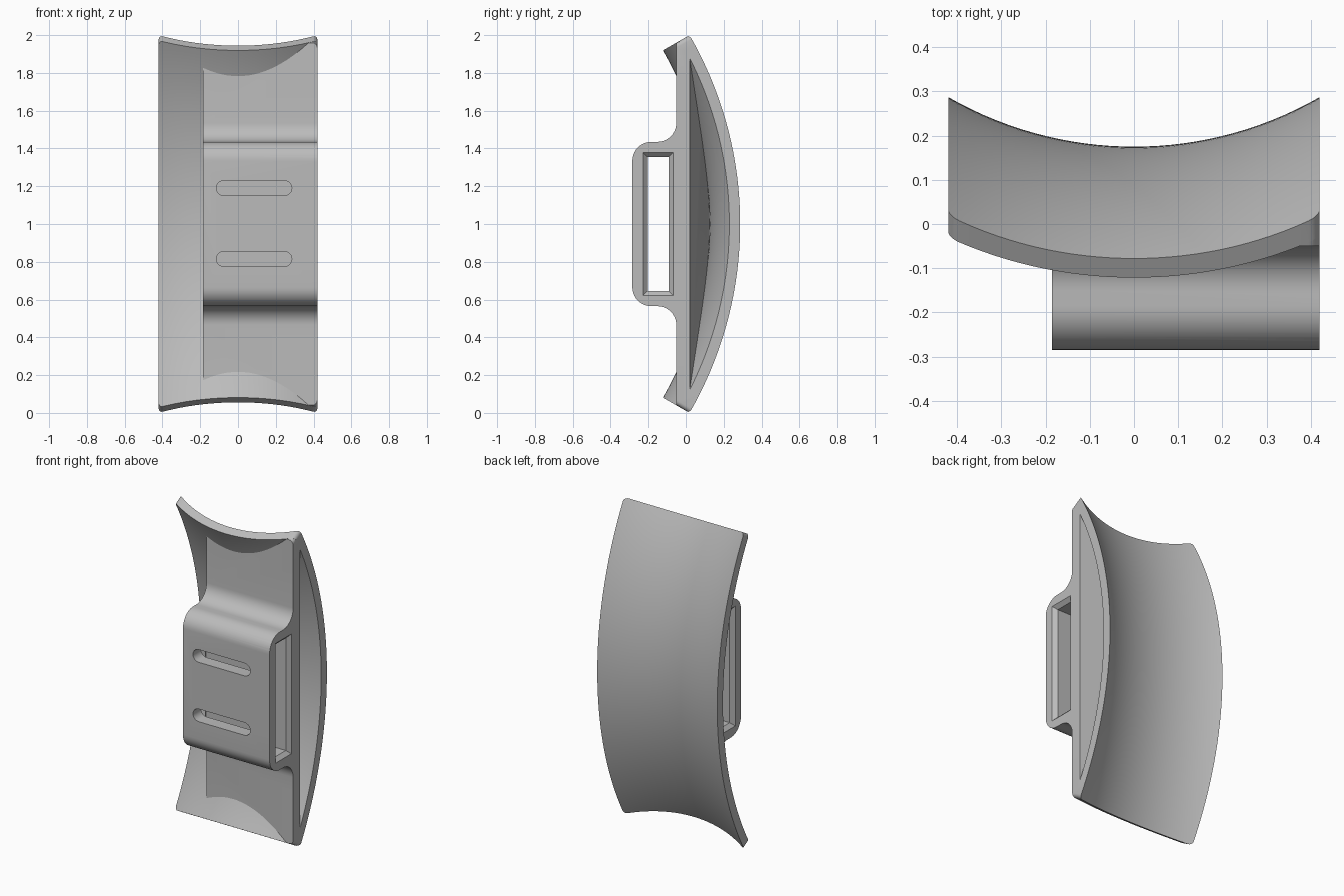
import bpy, bmesh, math
from mathutils import Vector

cube = bpy.data.objects.get("Cube")
if cube:
    bpy.data.objects.remove(cube, do_unlink=True)

grey = bpy.data.materials.new("plain_grey")
grey.use_nodes = True
COLOUR = (0.5, 0.5, 0.5, 1)
grey.diffuse_color = COLOUR
grey.node_tree.nodes["Principled BSDF"].inputs["Base Color"].default_value = COLOUR

HALF_W, AXIS_Y, AXIS_Z = 0.42, -1.713, 1.0   # half width, sweep axis
CURVE, R_OUT, THICK, CORNER = 0.843, 1.888, 0.05, 0.025
BODY_X = -0.185


def make_object(name, bm):
    bmesh.ops.recalc_face_normals(bm, faces=bm.faces)
    mesh = bpy.data.meshes.new(name)
    bm.to_mesh(mesh)
    bm.free()
    mesh.materials.append(grey)
    obj = bpy.data.objects.new(name, mesh)
    bpy.context.collection.objects.link(obj)
    return obj


def loft(name, rings):
    """Solid through matching closed rings, capped at both ends."""
    bm = bmesh.new()
    loops = [[bm.verts.new(p) for p in ring] for ring in rings]
    n = len(loops[0])
    for a, b in zip(loops, loops[1:]):
        for i in range(n):
            j = (i + 1) % n
            bm.faces.new((a[i], a[j], b[j], b[i]))
    bm.faces.new(loops[0])
    bm.faces.new(loops[-1])
    return make_object(name, bm)


def radius(x, offset):
    """Sweep radius of the saddle at x, set inward by offset."""
    c = CURVE + offset
    return R_OUT - offset + c - math.sqrt(c * c - x * x)


def half_angle(x):
    """End angle of the saddle, easing back at the rounded corners."""
    d = max(0, abs(x) - (HALF_W - CORNER))
    return math.radians(30) - (CORNER - math.sqrt(max(0, CORNER**2 - d * d))) / 2


def saddle(name, outer, inner, trim=0.0, steps=64):
    """Curved slab swept about the x-parallel axis."""
    flat = HALF_W - CORNER
    xs = [flat * i / 14 for i in range(-14, 15)]
    tips = [flat + CORNER * math.sin(math.radians(a)) for a in (18, 36, 54, 72, 90)]
    xs = [-t for t in reversed(tips)] + xs + tips
    rings = []
    for x in xs:
        top = half_angle(x) - trim
        angles = [top * (2 * i / steps - 1) for i in range(steps + 1)]
        path = [(outer(x), a) for a in angles] + [(inner(x), a) for a in reversed(angles)]
        rings.append([(x, AXIS_Y + r * math.cos(a), AXIS_Z + r * math.sin(a)) for r, a in path])
    return loft(name, rings)


def arc(cy, cz, r, start, end, steps=10):
    return [(cy + r * math.cos(t), cz + r * math.sin(t)) for t in
            (math.radians(start + (end - start) * i / steps) for i in range(steps + 1))]


def boolean(obj, cutter, operation):
    mod = obj.modifiers.new("cut", "BOOLEAN")
    mod.operation, mod.solver, mod.object = operation, "EXACT", cutter
    bpy.context.view_layer.objects.active = obj
    bpy.ops.object.modifier_apply(modifier=mod.name)
    bpy.data.objects.remove(cutter, do_unlink=True)


# Curved shell
shell = saddle("curved_shell", lambda x: radius(x, 0), lambda x: radius(x, THICK))

# Mounting body: flat plate with a raised, filleted loop
upper = arc(-0.15, 1.535, 0.1, 0, -90) + arc(-0.185, 1.335, 0.1, 90, 180)
lower = [(y, 2 * AXIS_Z - z) for y, z in reversed(upper)]
profile = [(0.4, 2.1), (-0.05, 2.1)] + upper + lower + [(-0.05, -0.1), (0.4, -0.1)]
body = loft("mounting_body", [[(x, y, z) for y, z in profile] for x in (BODY_X, HALF_W)])

# Trim the body so it ends inside the shell
boolean(body, saddle("trim", lambda x: radius(x, THICK - 0.02), lambda x: 1.2, 0.0005), "INTERSECT")

# Sloped side pocket between plate and shell
slope = [(0.5, 0.0), (0.0, 0.125), (0.0, 0.6), (0.5, 0.6)]
boolean(body, loft("pocket", [[(x, y, z) for x, y in slope] for z in (-0.5, 2.5)]), "DIFFERENCE")


# Strap opening, chamfered at both mouths
def opening(x, grow):
    y0, y1, h = -0.205 - grow, -0.09 + grow, 0.355 + grow
    return [(x, y, AXIS_Z + z) for y, z in ((y0, -h), (y1, -h), (y1, h), (y0, h))]


c = 0.023
boolean(body, loft("strap_opening", [
    opening(BODY_X - c, 2 * c), opening(BODY_X + c, 0),
    opening(HALF_W - c, 0), opening(HALF_W + c, 2 * c)]), "DIFFERENCE")

# Two rounded slots through the front wall
for z in (0.815, 1.19):
    ring = arc(0.245, z, 0.04, -90, 90) + arc(-0.075, z, 0.04, 90, 270)
    boolean(body, loft("slot", [[(x, y, h) for x, h in ring] for y in (-0.4, -0.15)]), "DIFFERENCE")

# Smooth shading with crisp edges
for obj in (shell, body):
    bpy.ops.object.select_all(action="DESELECT")
    obj.select_set(True)
    bpy.context.view_layer.objects.active = obj
    bpy.ops.object.shade_smooth_by_angle(angle=math.radians(30))
